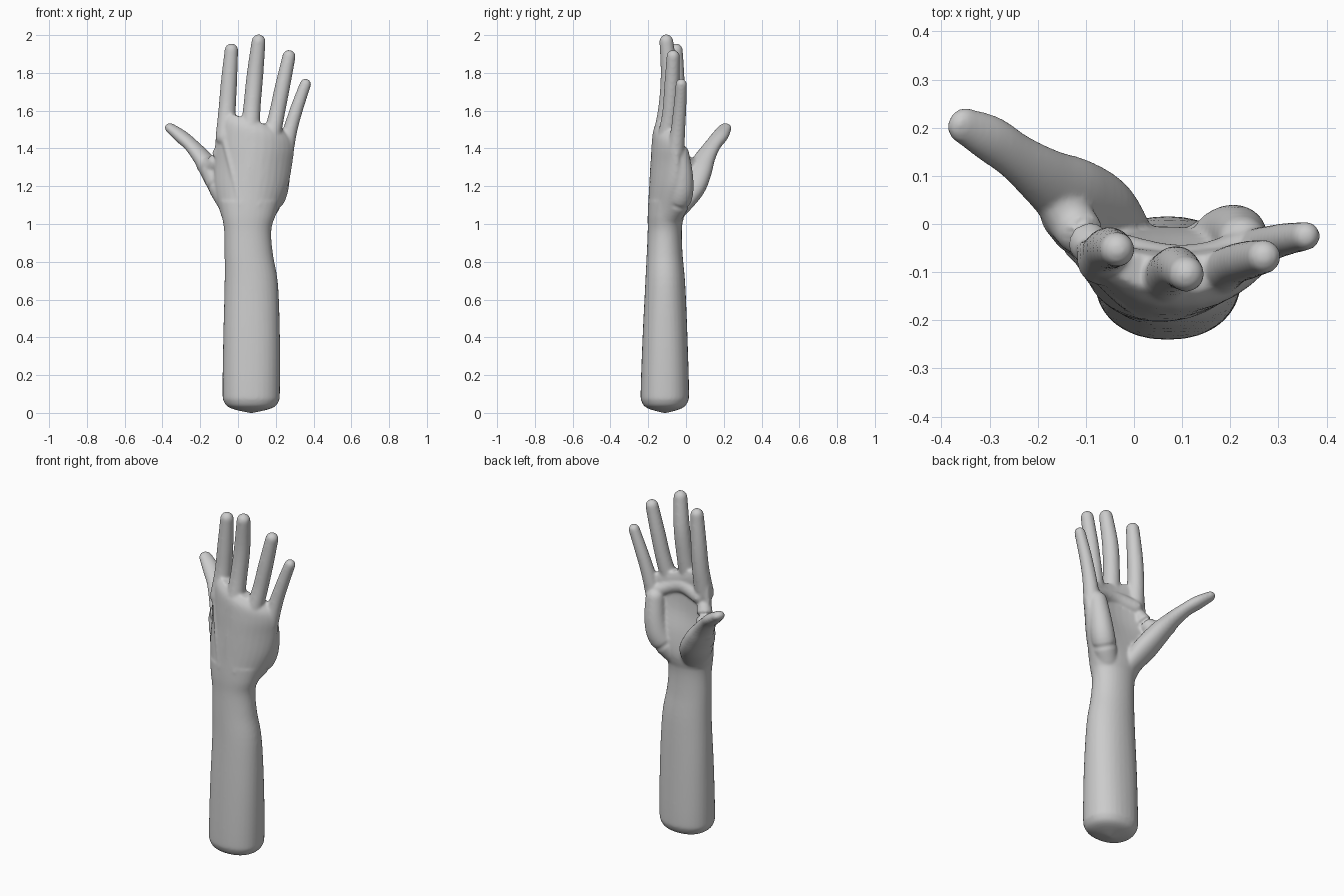
import bpy, bmesh
from math import sin, cos, pi, copysign
from mathutils import Vector

cube = bpy.data.objects.get("Cube")
if cube:
    bpy.data.objects.remove(cube, do_unlink=True)

SIDES = 32
skin = bpy.data.materials.new("light grey")
skin.use_nodes = True
skin.diffuse_color = (0.6, 0.6, 0.6, 1)
skin.node_tree.nodes["Principled BSDF"].inputs["Base Color"].default_value = skin.diffuse_color

bm = bmesh.new()


def resample(keys, steps=5):
    """Catmull-Rom spline through rows of numbers."""
    rows = [keys[0], *keys, keys[-1]]
    out = []
    for a, b, c, d in zip(rows, rows[1:], rows[2:], rows[3:]):
        for i in range(steps):
            t = i / steps
            out.append([q + t / 2 * (r - p + t * (2 * p - 5 * q + 4 * r - s + t * (3 * (q - r) + s - p)))
                        for p, q, r, s in zip(a, b, c, d)])
    return out + [list(keys[-1])]


def skin_rings(rings):
    """Closed solid through a list of point rings."""
    loops = [[bm.verts.new(p) for p in ring] for ring in rings]
    for a, b in zip(loops, loops[1:]):
        for i in range(SIDES):
            j = (i + 1) % SIDES
            bm.faces.new((a[i], a[j], b[j], b[i]))
    bm.faces.new(loops[0][::-1])
    bm.faces.new(loops[-1])


def loft(keys):
    """Level sections: z, left x, right x, back y, palm y, arch, slope, roundness."""
    rings = []
    for z, x0, x1, y0, y1, arch, slope, power in resample(keys):
        ring = []
        for i in range(SIDES):
            c, s = cos(2 * pi * i / SIDES), sin(2 * pi * i / SIDES)
            c, s = (copysign(abs(v) ** power, v) for v in (c, s))
            ring.append(((x0 + x1) / 2 + c * (x1 - x0) / 2,
                         (y0 + y1) / 2 + s * (y1 - y0) / 2 + arch * c * c,
                         z - slope * c))
        rings.append(ring)
    skin_rings(rings)


def tube(keys, flat=1.0):
    """Round-ended limb through x, y, z, radius; flat thins it across its level axis."""
    rows = resample(keys)
    pts = [Vector(r[:3]) for r in rows]
    rad = [r[3] for r in rows]
    # dome at both ends
    head, tail = (pts[0] - pts[1]).normalized(), (pts[-1] - pts[-2]).normalized()
    for k in range(1, 7):
        a = k * pi / 2 / 6.3
        pts.insert(0, pts[k - 1] + head * (rows[0][3] * (sin(a) - sin(a - pi / 2 / 6.3))) if k < 2
                   else Vector(rows[0][:3]) + head * rows[0][3] * sin(a))
        rad.insert(0, rows[0][3] * cos(a))
        pts.append(Vector(rows[-1][:3]) + tail * rows[-1][3] * sin(a))
        rad.append(rows[-1][3] * cos(a))
    rings = []
    for i, (p, r) in enumerate(zip(pts, rad)):
        d = (pts[min(i + 1, len(pts) - 1)] - pts[max(i - 1, 0)]).normalized()
        u = Vector((0, 1, 0)).cross(d) if abs(d.z) > 0.8 else d.cross(Vector((0, 0, 1)))
        u.normalize()
        v = d.cross(u)
        rings.append([p + r * (u * cos(2 * pi * j / SIDES) + v * flat * sin(2 * pi * j / SIDES))
                      for j in range(SIDES)])
    skin_rings(rings)


# Forearm and wrist
loft([(0.00, 0.06, 0.08, -0.12, -0.10, 0, 0, 1),
      (0.025, -0.04, 0.18, -0.205, -0.02, 0, 0, 0.9),
      (0.06, -0.075, 0.215, -0.235, 0.01, 0, 0, 0.9),
      (0.12, -0.082, 0.222, -0.24, 0.016, 0, 0, 0.9),
      (0.40, -0.078, 0.222, -0.23, 0.008, 0, 0, 0.9),
      (0.68, -0.071, 0.212, -0.216, -0.004, 0, 0, 0.95),
      (0.84, -0.071, 0.185, -0.208, -0.018, 0, 0, 0.95),
      (0.96, -0.073, 0.176, -0.203, -0.022, 0, 0, 0.95),
      (1.04, -0.085, 0.195, -0.203, -0.015, 0, 0, 0.95),
      (1.12, -0.10, 0.22, -0.20, -0.01, 0.01, 0, 0.95)])

# Palm, arched across the knuckles
loft([(1.00, -0.073, 0.18, -0.203, -0.02, 0, 0, 0.95),
      (1.08, -0.10, 0.215, -0.202, -0.005, 0.02, 0, 0.95),
      (1.20, -0.125, 0.265, -0.195, -0.02, 0.05, 0, 0.95),
      (1.32, -0.125, 0.288, -0.188, -0.05, 0.07, 0, 0.95),
      (1.42, -0.12, 0.297, -0.182, -0.06, 0.07, 0.02, 0.9),
      (1.50, -0.105, 0.285, -0.172, -0.058, 0.06, 0.05, 0.9),
      (1.545, -0.075, 0.25, -0.145, -0.07, 0.05, 0.05, 0.9)])

# Four fingers: knuckle, middle joint, tip
fingers = [((-0.067, -0.075, 1.46, 0.052), (-0.058, -0.055, 1.60, 0.046),
            (-0.048, -0.05, 1.75, 0.043), (-0.035, -0.053, 1.92, 0.036)),
           ((0.063, -0.12, 1.48, 0.052), (0.074, -0.10, 1.62, 0.046),
            (0.09, -0.09, 1.79, 0.044), (0.109, -0.104, 1.967, 0.037)),
           ((0.175, -0.105, 1.45, 0.048), (0.205, -0.085, 1.58, 0.042),
            (0.236, -0.075, 1.73, 0.040), (0.27, -0.068, 1.887, 0.035)),
           ((0.248, -0.055, 1.38, 0.046), (0.277, -0.042, 1.50, 0.038),
            (0.314, -0.032, 1.62, 0.034), (0.357, -0.025, 1.74, 0.030))]
for finger in fingers:
    tube(finger)
    # faint tendon from the wrist to the knuckle
    k = Vector(finger[0][:3])
    w = Vector((0.055 + 0.3 * (k.x - 0.07), -0.183, 1.10))
    end = k + Vector((0, -0.034, -0.02))
    mid = (w + end) / 2 + Vector((0, -0.006, 0))
    tube([(*w, 0.015), (*mid, 0.017), (*end, 0.02)])

# Thumb with its fleshy base
tube([(-0.01, -0.06, 1.06, 0.065), (-0.07, 0.015, 1.17, 0.085),
      (-0.128, 0.06, 1.265, 0.08), (-0.185, 0.097, 1.345, 0.062),
      (-0.245, 0.14, 1.415, 0.049), (-0.30, 0.178, 1.463, 0.048),
      (-0.352, 0.204, 1.503, 0.038)], 0.72)

# Web between thumb and index, and the heel below the little finger
tube([(-0.175, 0.07, 1.31, 0.045), (-0.125, 0.0, 1.31, 0.05), (-0.085, -0.05, 1.39, 0.04)])
tube([(-0.03, -0.07, 1.1, 0.07), (-0.10, -0.02, 1.2, 0.06), (-0.14, 0.02, 1.28, 0.055)])
tube([(0.13, -0.07, 1.06, 0.06), (0.19, -0.03, 1.15, 0.065),
      (0.215, -0.022, 1.25, 0.06), (0.225, -0.035, 1.37, 0.052)])
# Pads under the finger roots
tube([(-0.05, -0.055, 1.44, 0.042), (0.06, -0.085, 1.46, 0.045),
      (0.15, -0.08, 1.44, 0.042), (0.23, -0.05, 1.40, 0.04)])

bmesh.ops.recalc_face_normals(bm, faces=bm.faces)
mesh = bpy.data.meshes.new("hand_and_forearm")
bm.to_mesh(mesh)
bm.free()
mesh.materials.append(skin)
hand = bpy.data.objects.new("hand_and_forearm", mesh)
bpy.context.collection.objects.link(hand)

# Fuse the parts into one smooth surface
remesh = hand.modifiers.new("fuse", 'REMESH')
remesh.mode = 'VOXEL'
remesh.voxel_size = 0.007
remesh.use_smooth_shade = True
relax = hand.modifiers.new("relax", 'SMOOTH')
relax.factor = 0.5
relax.iterations = 10
for poly in mesh.polygons:
    poly.use_smooth = True
